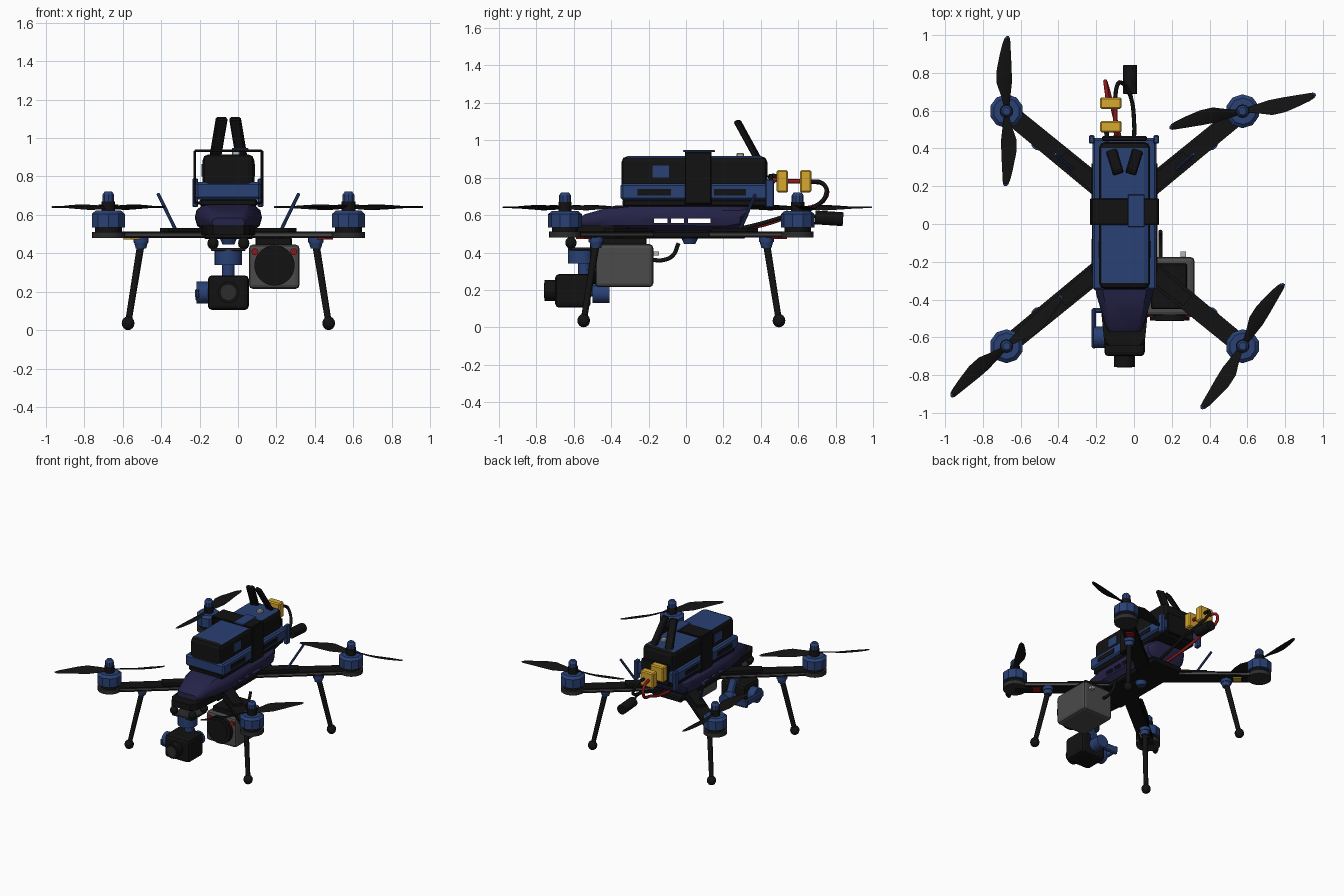
import bpy, bmesh, math
from mathutils import Vector, Matrix

if "Cube" in bpy.data.objects:
    bpy.data.objects.remove(bpy.data.objects["Cube"])

def mat(name, r, g, b):
    m = bpy.data.materials.new(name)
    m.diffuse_color = (r, g, b, 1)
    m.use_nodes = True
    m.node_tree.nodes["Principled BSDF"].inputs["Base Color"].default_value = m.diffuse_color
    return m

BLACK = mat("black", .006, .006, .006)
BLUE = mat("blue", .022, .052, .175)
PURPLE = mat("dark purple", .019, .017, .065)
GREY = mat("grey", .07, .07, .07)
DARK = mat("dark grey", .025, .025, .025)
YELLOW = mat("yellow", .68, .39, .03)
RED = mat("red", .28, .008, .01)
SILVER = mat("silver", .45, .47, .45)
CX, CY = -0.05, -0.025          # centre of the airframe

def finish(name, bm, *mats, smooth=False):
    bmesh.ops.recalc_face_normals(bm, faces=bm.faces[:])
    me = bpy.data.meshes.new(name)
    bm.to_mesh(me)
    bm.free()
    ob = bpy.data.objects.new(name, me)
    bpy.context.collection.objects.link(ob)
    for m in mats:
        me.materials.append(m)
    if smooth:
        bpy.ops.object.select_all(action='DESELECT')
        ob.select_set(True)
        bpy.context.view_layer.objects.active = ob
        bpy.ops.object.shade_smooth_by_angle(angle=math.radians(35))
    return ob

def box(name, x, y, z, m, bevel=0, seg=2):
    """Box from (min, max) ranges."""
    bm = bmesh.new()
    size = (x[1] - x[0], y[1] - y[0], z[1] - z[0])
    mid = ((x[0] + x[1]) / 2, (y[0] + y[1]) / 2, (z[0] + z[1]) / 2)
    bmesh.ops.create_cube(bm, size=1, matrix=Matrix.Translation(mid) @ Matrix.Diagonal((*size, 1)))
    if bevel:
        bmesh.ops.bevel(bm, geom=bm.edges[:], offset=bevel, segments=seg, profile=.5, affect='EDGES')
    return finish(name, bm, m)

def frame(p, q):
    p, q = Vector(p), Vector(q)
    return Matrix.Translation((p + q) / 2) @ (q - p).to_track_quat('Z', 'Y').to_matrix().to_4x4(), (q - p).length

def rod(name, p, q, r1, m, r2=None, n=16):
    M, l = frame(p, q)
    bm = bmesh.new()
    bmesh.ops.create_cone(bm, cap_ends=True, segments=n, radius1=r1, radius2=r1 if r2 is None else r2, depth=l, matrix=M)
    return finish(name, bm, m, smooth=n > 10)

def beam(name, p, q, w, t, m):
    M, l = frame(p, q)
    bm = bmesh.new()
    bmesh.ops.create_cube(bm, size=1, matrix=M @ Matrix.Diagonal((w, t, l, 1)))
    bmesh.ops.bevel(bm, geom=bm.edges[:], offset=min(w, t) * .25, segments=1, affect='EDGES')
    return finish(name, bm, m)

def ball(name, c, r, m, sz=1):
    bm = bmesh.new()
    bmesh.ops.create_uvsphere(bm, u_segments=14, v_segments=8, radius=r,
                              matrix=Matrix.Translation(c) @ Matrix.Diagonal((1, 1, sz, 1)))
    return finish(name, bm, m, smooth=True)

def wire(name, pts, r, m):
    cu = bpy.data.curves.new(name, 'CURVE')
    cu.dimensions = '3D'
    cu.bevel_depth, cu.bevel_resolution, cu.use_fill_caps = r, 2, True
    s = cu.splines.new('BEZIER')
    s.bezier_points.add(len(pts) - 1)
    for b, p in zip(s.bezier_points, pts):
        b.co = p
        b.handle_left_type = b.handle_right_type = 'AUTO'
    s.resolution_u = 6
    cu.materials.append(m)
    ob = bpy.data.objects.new(name, cu)
    bpy.context.collection.objects.link(ob)
    bpy.ops.object.select_all(action='DESELECT')
    ob.select_set(True)
    bpy.context.view_layer.objects.active = ob
    bpy.ops.object.convert(target='MESH')

def prism(name, pts, z0, z1, m):
    bm = bmesh.new()
    f = bm.faces.new([bm.verts.new((x, y, z0)) for x, y in pts])
    r = bmesh.ops.extrude_face_region(bm, geom=[f])
    bmesh.ops.translate(bm, vec=(0, 0, z1 - z0), verts=[v for v in r['geom'] if isinstance(v, bmesh.types.BMVert)])
    return finish(name, bm, m)

def loft(bm, rings, cap=True):
    vs = [[bm.verts.new(p) for p in ring] for ring in rings]
    n = len(vs[0])
    for a, b in zip(vs, vs[1:]):
        for i in range(n):
            bm.faces.new((a[i], a[(i + 1) % n], b[(i + 1) % n], b[i]))
    if cap:
        bm.faces.new(vs[0])
        bm.faces.new(vs[-1])

# Propeller: two twisted blades with blue tips
def propeller(name, c, angle, spin):
    bm = bmesh.new()
    secs = [(.02, .03, 28, 0), (.08, .055, 26, .004), (.15, .086, 20, .012), (.22, .082, 15, .012),
            (.3, .06, 10, .006), (.36, .042, 8, 0), (.385, .03, 7, -.004), (.397, .012, 7, -.006)]
    for k in (0, math.pi):
        R = Matrix.Translation(c) @ Matrix.Rotation(math.radians(angle) + k, 4, 'Z')
        rings = []
        for r, ch, tw, off in secs:
            t = math.radians(tw)
            prof = [(-ch / 2, 0), (0, .006), (ch / 2, 0), (0, -.003)]
            rings.append([R @ Vector((r, spin * (u * math.cos(t) - w * math.sin(t) + off),
                                      u * math.sin(t) + w * math.cos(t))) for u, w in prof])
        loft(bm, rings)
    for f in bm.faces:
        f.material_index = int((f.calc_center_median() - Vector(c)).length > .385)
        f.smooth = True
    finish(name, bm, BLACK, BLUE, smooth=True)

# Four arms, each with motor, propeller, leg
for sx, sy, ang, spin in ((-1, 1, 90, 1), (1, 1, 12, -1), (-1, -1, 41.5, -1), (1, -1, 57.5, 1)):
    tag = ("front" if sy < 0 else "rear") + ("_left" if sx < 0 else "_right")
    mx, my = CX + sx * .625, CY + sy * .622
    root, end = Vector((CX, CY + sy * .11)), Vector((mx, my))
    d = (end - root).normalized()
    nrm = Vector((-d.y, d.x))
    for layer, z0, z1, w in (("lower", .48, .49, 0), ("core", .49, .503, -.004), ("upper", .503, .513, 0)):
        pts = [root + nrm * (.055 + w), root - nrm * (.055 + w), end - nrm * (.05 + w), end + nrm * (.05 + w)]
        prism(tag + "_arm_" + layer, pts, z0, z1, GREY if layer == "core" else BLACK)
    a, b = root + d * .07, root + d * .43
    prism(tag + "_arm_cover", [a + nrm * .045, a - nrm * .045, b - nrm * .035, b + nrm * .035], .513, .532, BLACK)
    rod(tag + "_motor_mount", (mx, my, .48), (mx, my, .512), .086, DARK, n=20)
    rod(tag + "_motor_base", (mx, my, .512), (mx, my, .54), .07, BLACK, n=20)
    rod(tag + "_motor_bell", (mx, my, .535), (mx, my, .605), .09, BLUE, n=10)
    rod(tag + "_motor_top", (mx, my, .605), (mx, my, .622), .09, BLUE, .07, n=10)
    rod(tag + "_motor_hub", (mx, my, .62), (mx, my, .67), .036, BLACK)
    rod(tag + "_motor_nut", (mx, my, .665), (mx, my, .705), .032, BLUE, n=10)
    rod(tag + "_motor_nut_top", (mx, my, .705), (mx, my, .722), .032, BLUE, .02, n=10)
    propeller(tag + "_propeller", (mx, my, .64), ang, spin)
    lt = (CX + sx * .455, CY + sy * .455, .45)
    lb = (CX + sx * .522, CY + sy * .522, .035)
    rod(tag + "_leg_clamp", (lt[0], lt[1], .455), (lt[0], lt[1], .482), .04, BLUE)
    rod(tag + "_leg_socket", (lt[0], lt[1], .425), (lt[0], lt[1], .457), .027, BLUE, .036)
    rod(tag + "_leg", lt, lb, .02, BLACK, .017, n=12)
    ball(tag + "_foot", (lb[0], lb[1], .036), .034, BLACK, 36 / 34)
    lp = root + d * .62
    prism(tag + "_light", [lp + nrm * .03, lp - nrm * .03, lp + d * .06 - nrm * .03, lp + d * .06 + nrm * .03],
          .472, .48, YELLOW if sx < 0 else RED)

# Whip aerials on the rear arms
for sx in (-1, 1):
    rod("side_aerial", (CX + sx * .276, .29, .525), (CX + sx * .366, .37, .71), .009, BLUE, n=8)

# Central plates and nose deck
box("bottom_plate", (CX - .13, CX + .13), (-.36, .32), (.475, .515), BLACK, .008, 1)
prism("nose_deck", [(CX - .14, -.3), (CX + .14, -.3), (CX + .11, -.6), (CX + .08, -.645), (CX - .08, -.645), (CX - .11, -.6)],
      .495, .545, BLACK)

# Hull with through slots
bm = bmesh.new()
rings = []
for y, w, z0, z1 in ((-.57, .085, .535, .585), (-.54, .1, .525, .605), (-.38, .148, .517, .65), (-.25, .172, .515, .657),
                     (.22, .175, .515, .655), (.29, .168, .53, .652), (.335, .14, .6, .645)):
    h = z1 - z0
    half = [(.72, 0), (.93, .2), (1, .5), (.95, .78), (.75, 1)]
    rings.append([(CX + w * u, y, z0 + h * v) for u, v in half] + [(CX - w * u, y, z0 + h * v) for u, v in half[::-1]])
loft(bm, rings)
hull = finish("hull", bm, PURPLE, smooth=True)
for y0, y1 in ((-.17, -.1), (-.08, -.01), (.01, .13)):
    cutter = box("slot_cutter", (-.4, .3), (y0, y1), (.557, .582), PURPLE)
    cutter.hide_render = True
    cutter.hide_viewport = True
    mod = hull.modifiers.new("slot", 'BOOLEAN')
    mod.operation, mod.solver, mod.object = 'DIFFERENCE', 'EXACT', cutter

# Battery tray
box("tray_floor", (CX - .15, CX + .15), (-.34, .44), (.645, .685), BLACK, .01, 1)
box("tray", (CX - .17, CX + .17), (-.35, .455), (.68, .77), BLUE, .012, 1)
for sx in (-1, 1):
    x = CX + sx * .17
    for y0, y1 in ((-.26, -.08), (.15, .32)):
        box("tray_slot", (x - .004, x + .004), (y0, y1), (.705, .74), BLACK)
    box("tray_post", (x - .018, x + .012), (.425, .47), (.64, .79), BLUE, .006, 1)
    box("battery_side_label", (CX + sx * .135 - .004, CX + sx * .135 + .004), (-.18, -.09), (.8, .865), BLUE)
box("tray_back_plate", (CX - .12, CX + .12), (.44, .465), (.66, .82), BLACK, .006, 1)

# Battery: black case, blue top
bat = box("battery", (CX - .135, CX + .135), (-.345, .435), (.69, .915), BLACK, .032, 2)
bat.data.materials.append(BLUE)
for p in bat.data.polygons:
    if p.normal.z > .5 and abs(p.normal.y) < .3:
        p.material_index = 1
box("power_button", (-.03, .01), (.27, .31), (.91, .932), SILVER, .005, 1)

# Strap loop and buckle
for sx in (-1, 1):
    box("strap_side", (CX + sx * .175 - .007, CX + sx * .175 + .007), (-.005, .135), (.66, .935), BLACK, .004, 1)
for z in (.662, .934):
    box("strap_band", (CX - .175, CX + .175), (-.005, .135), (z - .007, z + .007), BLACK, .004, 1)
box("strap_buckle", (-.032, .055), (-.015, .155), (.937, .948), BLUE, .003, 1)

# Twin paddle aerials
for sx in (-1, 1):
    beam("paddle_aerial", (CX + sx * .07, .39, .89), (CX + sx * .034, .272, 1.105), .06, .028, BLACK)

# Power connectors, wires and capacitor
box("connector_inner", (-.18, -.065), (.485, .545), (.72, .84), YELLOW, .008, 1)
box("connector_outer", (-.18, -.065), (.61, .67), (.72, .84), YELLOW, .008, 1)
wire("battery_red_wire", [(-.1, .45, .76), (-.095, .48, .79), (-.1, .5, .79)], .012, RED)
wire("battery_black_wire", [(-.14, .44, .8), (-.145, .47, .81), (-.145, .5, .79)], .012, BLACK)
wire("joining_red_wire", [(-.1, .54, .78), (-.1, .62, .78)], .012, RED)
wire("power_red_wire", [(-.14, .665, .78), (-.15, .74, .76), (-.15, .75, .7), (-.11, .6, .62), (-.07, .42, .55), (-.06, .3, .53)], .011, RED)
wire("power_black_wire", [(-.1, .665, .78), (-.09, .73, .77), (-.07, .75, .72), (-.02, .68, .64), (0, .55, .6), (0, .42, .56), (0, .3, .53)], .011, BLACK)
rod("capacitor", (-.02, .69, .588), (-.02, .84, .578), .037, BLACK)
wire("capacitor_lead", [(-.02, .7, .59), (0, .6, .6), (0, .48, .58)], .008, BLACK)

# Gimbal: damper balls, yaw motor, arm, roll and pitch motors
for x in (CX - .08, CX + .08):
    for y in (-.615, -.47):
        ball("damper", (x, y, .452), .03, BLACK, 1.1)
box("gimbal_plate", (CX - .09, CX + .09), (-.63, -.45), (.412, .428), DARK, .004, 1)
rod("yaw_motor", (CX, -.56, .34), (CX, -.56, .418), .072, BLUE, n=20)
rod("yaw_neck", (CX, -.545, .27), (CX, -.545, .345), .033, BLUE)
beam("gimbal_arm", (CX, -.53, .31), (CX, -.465, .17), .06, .03, BLUE)
rod("roll_motor", (CX, -.5, .18), (CX, -.41, .18), .05, BLUE, n=20)
box("pitch_arm", (-.222, CX), (-.47, -.445), (.15, .21), BLUE, .008, 1)
box("pitch_side_arm", (-.224, -.2), (-.66, -.445), (.165, .215), BLUE, .008, 1)
rod("pitch_motor", (-.215, -.6, .195), (-.15, -.6, .195), .057, BLUE, n=20)

# Camera
box("camera_body", (CX - .107, CX + .107), (-.70, -.51), (.105, .285), BLACK, .022, 2)
rod("camera_lens", (CX, -.757, .197), (CX, -.695, .197), .056, BLACK, n=20)
rod("camera_glass", (CX, -.76, .197), (CX, -.755, .197), .04, DARK, n=20)

# Sensor pod under the right front arm
box("pod", (.057, .32), (-.485, -.175), (.215, .445), GREY, .02, 2)
box("pod_mount", (.09, .28), (-.45, -.21), (.44, .482), BLACK, .006, 1)
rod("pod_lens_ring", (.19, -.512, .337), (.19, -.48, .337), .105, BLACK, n=28)
rod("pod_lens_glass", (.19, -.514, .337), (.19, -.51, .337), .075, BLACK, n=28)
for x in (.088, .29):
    rod("pod_red_light", (x, -.493, .408), (x, -.48, .408), .018, RED, n=12)
wire("pod_cable", [(.14, -.18, .36), (.14, -.12, .36), (.14, -.07, .385), (.14, -.04, .45)], .011, BLACK)
box("pod_plug", (.245, .275), (-.178, -.145), (.385, .405), SILVER)

# Small dome under the belly
rod("belly_sensor", (CX, .02, .445), (CX, .02, .478), .03, BLUE, .045)
